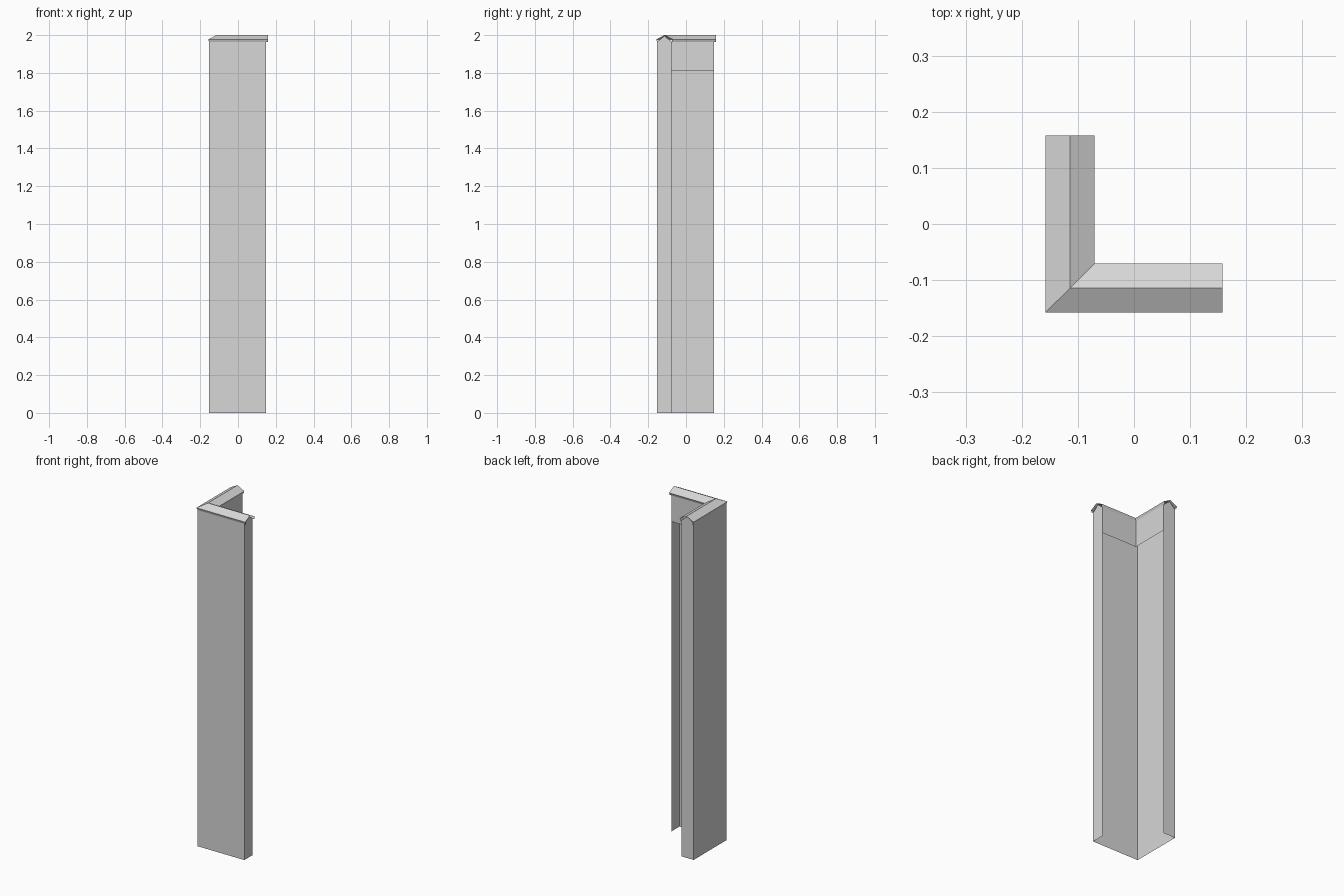
import bpy
import bmesh

cube = bpy.data.objects.get("Cube")
if cube:
    bpy.data.objects.remove(cube, do_unlink=True)

# Main sizes: offsets are measured from the centre to each leg of the L
OUTER, INNER, RIDGE = -0.153, -0.076, -0.114
WALL_END, CAP_END = 0.148, 0.158
EAVE_LOW, EAVE_HIGH, TOP = 1.963, 1.977, 2.0
BAND_BOTTOM = 1.81

grey = bpy.data.materials.new("light grey")
grey.use_nodes = True
colour = (0.68, 0.68, 0.68, 1)
grey.diffuse_color = colour
grey.node_tree.nodes["Principled BSDF"].inputs["Base Color"].default_value = colour


def make_object(name, bm):
    bmesh.ops.remove_doubles(bm, verts=bm.verts, dist=0.0001)
    mesh = bpy.data.meshes.new(name)
    bm.to_mesh(mesh)
    bm.free()
    mesh.materials.append(grey)
    obj = bpy.data.objects.new(name, mesh)
    bpy.context.collection.objects.link(obj)
    return obj


def add_face(bm, points):
    bm.faces.new([bm.verts.new(p) for p in points])


def sweep(bm, profile, end):
    """Run an (offset, height) profile around the mitred L path."""
    rows = [[(o, end, z), (o, o, z), (end, o, z)] for o, z in profile]
    for low, high in zip(rows, rows[1:]):
        for i in range(2):
            add_face(bm, [low[i], low[i + 1], high[i + 1], high[i]])


# Outer corner walls, open at the bottom
bm = bmesh.new()
sweep(bm, [(OUTER, 0), (OUTER, EAVE_LOW)], WALL_END)
# Narrow return walls closing both ends up to the cap
gable = [(OUTER, 0), (INNER, 0), (INNER, EAVE_LOW),
         (RIDGE, TOP - 0.004), (OUTER, EAVE_LOW)]
add_face(bm, [(WALL_END, o, z) for o, z in gable])
add_face(bm, [(o, WALL_END, z) for o, z in reversed(gable)])
make_object("corner_wall", bm)

# Short inner band below the cap
bm = bmesh.new()
sweep(bm, [(INNER, EAVE_LOW), (INNER, BAND_BOTTOM)], WALL_END)
make_object("inner_band", bm)

# Gabled, mitred cap with small eaves
bm = bmesh.new()
sweep(bm, [(OUTER, EAVE_LOW), (-CAP_END, EAVE_HIGH), (RIDGE, TOP),
           (-0.07, EAVE_HIGH), (INNER, EAVE_LOW)], CAP_END)
make_object("gabled_cap", bm)
